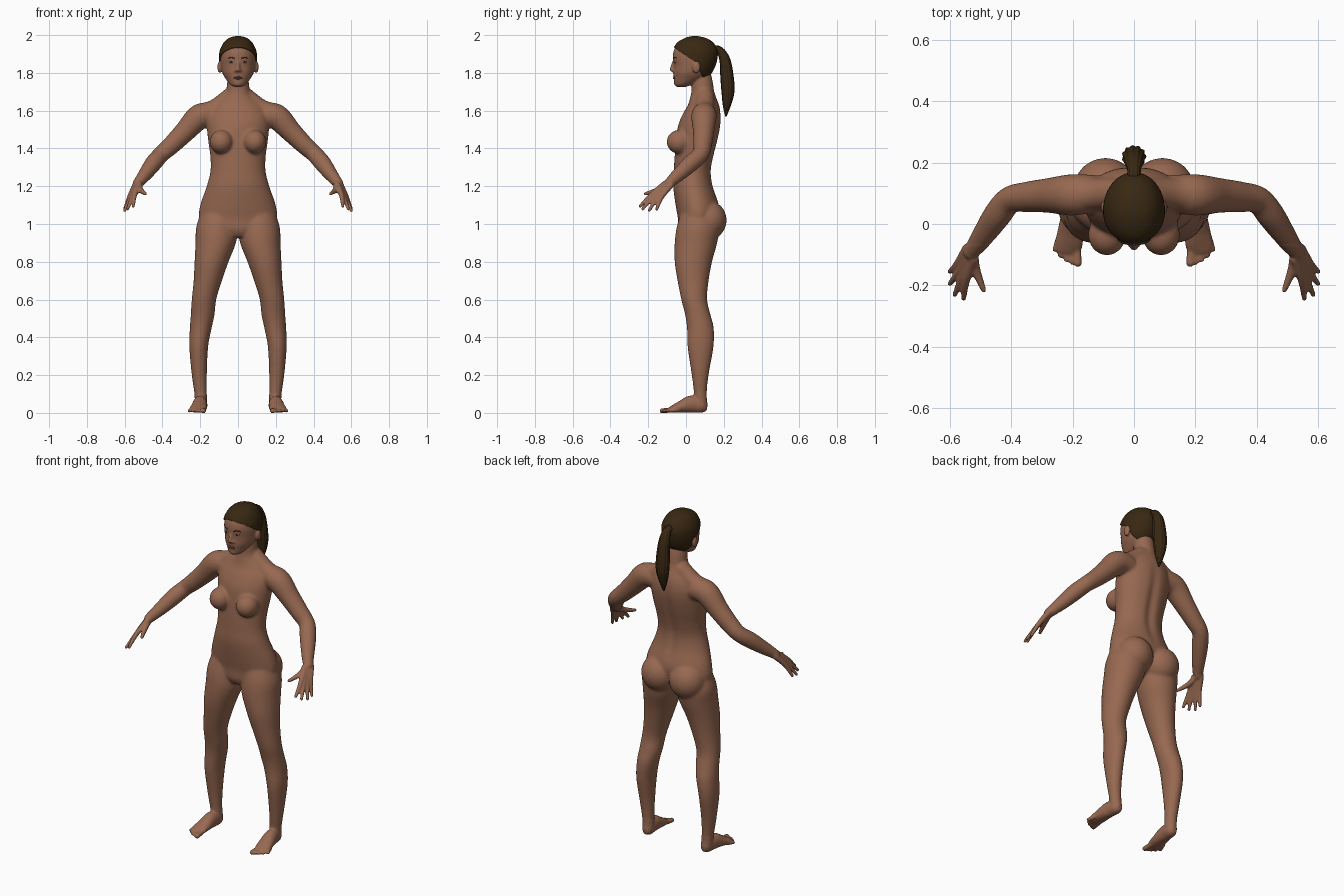
import bpy, bmesh, math
from mathutils import Vector, Matrix

cube = bpy.data.objects.get("Cube")
if cube:
    bpy.data.objects.remove(cube)


def material(name, r, g, b):
    m = bpy.data.materials.new(name)
    m.use_nodes = True
    m.diffuse_color = (r, g, b, 1)
    bsdf = m.node_tree.nodes["Principled BSDF"]
    bsdf.inputs["Base Color"].default_value = (r, g, b, 1)
    bsdf.inputs["Roughness"].default_value = 0.7
    return m


SKIN = material("brown skin", .31, .14, .082)
HAIR = material("dark brown hair", .04, .021, .006)
LIPS = material("lips", .22, .085, .06)
WHITE = material("eye white", .45, .40, .36)
IRIS = material("iris", .02, .012, .008)


def smooth_path(rows, steps=6):
    """Catmull-Rom through rows of numbers."""
    rows = [Vector(r) for r in rows]
    out = []
    for i in range(len(rows) - 1):
        p0, p1, p2 = rows[max(i - 1, 0)], rows[i], rows[i + 1]
        p3 = rows[min(i + 2, len(rows) - 1)]
        for k in range(steps):
            t = k / steps
            out.append(.5 * (2 * p1 + (p2 - p0) * t + (2 * p0 - 5 * p1 + 4 * p2 - p3) * t**2
                             + (3 * p1 - p0 - 3 * p2 + p3) * t**3))
    return out + [rows[-1]]


def tube(bm, rows, flat=False, sides=32, ridges=0):
    """Sweep an ellipse along rows of (x, y, z, ra, rb)."""
    pts = smooth_path(rows)
    rings, a = [], Vector((1, 0, 0))
    for i, p in enumerate(pts):
        b = Vector((0, 1, 0))
        if not flat:
            t = (pts[min(i + 1, len(pts) - 1)] - pts[max(i - 1, 0)]).to_3d().normalized()
            n = t.cross(Vector((0, 0, 1)))
            if n.length > .01:
                a = n.normalized() * (-1 if n.dot(a) < 0 else 1)
            b = a.cross(t)
        ring = []
        for k in range(sides):
            th = 2 * math.pi * k / sides
            r = 1 + ridges * math.cos(th * sides / 4)
            ring.append(bm.verts.new(Vector(p[:3]) + r * (a * p[3] * math.cos(th) + b * p[4] * math.sin(th))))
        rings.append(ring)
    for r, q in zip(rings, rings[1:]):
        for k in range(sides):
            j = (k + 1) % sides
            bm.faces.new((r[k], r[j], q[j], q[k]))
    bm.faces.new(rings[0][::-1])
    bm.faces.new(rings[-1])


def limb(bm, rows):
    """Round tube from (x, y, z, r) with a ball at its far end."""
    tube(bm, [(*r, r[3]) for r in rows], sides=20)
    x, y, z, r = rows[-1]
    ball(bm, (x, y, z), (r, r, r))


def stack(bm, rows, grow=0):
    """Level ellipses from (z, centre x, half width, front y, back y)."""
    tube(bm, [(cx, (f + k) / 2, z, w + grow, (k - f) / 2 + grow) for z, cx, w, f, k in rows], True, 48)


def ball(bm, centre, radii):
    bmesh.ops.create_uvsphere(bm, u_segments=24, v_segments=14, radius=1,
                              matrix=Matrix.Translation(centre) @ Matrix.Diagonal((*radii, 1)))


def finish(bm, name, mat):
    bmesh.ops.recalc_face_normals(bm, faces=bm.faces)
    me = bpy.data.meshes.new(name)
    bm.to_mesh(me)
    bm.free()
    me.materials.append(mat)
    ob = bpy.data.objects.new(name, me)
    bpy.context.collection.objects.link(ob)
    me.polygons.foreach_set("use_smooth", [True] * len(me.polygons))
    return ob


def apply_modifier(ob, kind, **settings):
    mod = ob.modifiers.new(kind.title(), kind)
    for key, value in settings.items():
        setattr(mod, key, value)
    bpy.ops.object.select_all(action='DESELECT')
    bpy.context.view_layer.objects.active = ob
    ob.select_set(True)
    bpy.ops.object.modifier_apply(modifier=mod.name)


# Torso and neck
body = bmesh.new()
stack(body, [(.93, 0, .05, -.02, .08), (.97, 0, .16, -.04, .13), (1.03, 0, .205, -.043, .165),
             (1.1, 0, .2, -.055, .175), (1.2, 0, .166, -.068, .145), (1.28, 0, .146, -.065, .136),
             (1.36, 0, .147, -.06, .15), (1.44, 0, .158, -.053, .17), (1.52, 0, .165, -.042, .185),
             (1.58, 0, .16, -.018, .185), (1.63, 0, .13, .01, .175), (1.67, 0, .085, .022, .16),
             (1.7, 0, .064, .028, .15), (1.76, 0, .056, .03, .14), (1.8, 0, .05, .03, .13)])

# Head
HEAD = [(1.726, 0, .02, -.05, 0), (1.738, 0, .042, -.06, .03), (1.77, 0, .066, -.065, .1),
        (1.8, 0, .083, -.067, .13), (1.84, 0, .091, -.066, .15), (1.88, 0, .094, -.07, .16),
        (1.92, 0, .089, -.064, .16), (1.96, 0, .069, -.04, .138), (1.984, 0, .042, 0, .1),
        (1.994, 0, .01, .035, .06)]
stack(body, HEAD)
limb(body, [(0, -.06, 1.87, .007), (0, -.069, 1.845, .009), (0, -.075, 1.818, .012)])
ball(body, (0, -.05, 1.745), (.024, .014, .016))

for s in (1, -1):
    # Face sides, chest, shoulders and hips
    ball(body, (s * .012, -.068, 1.812), (.009, .009, .008))
    ball(body, (s * .097, .055, 1.83), (.012, .021, .032))
    ball(body, (s * .088, -.035, 1.435), (.062, .068, .064))
    ball(body, (s * .093, .115, 1.02), (.104, .101, .105))
    limb(body, [(s * .03, .1, 1.68, .05), (s * .12, .098, 1.61, .052), (s * .2, .093, 1.58, .057)])
    # Arm
    limb(body, [(s * .12, .1, 1.575, .06), (s * .2, .095, 1.57, .068), (s * .28, .093, 1.49, .057),
                (s * .35, .088, 1.42, .05), (s * .405, .078, 1.37, .045), (s * .445, .03, 1.325, .046),
                (s * .49, -.035, 1.265, .038), (s * .53, -.09, 1.215, .027)])
    # Fingers, each running from the wrist through its knuckle
    tips = [(.555, -.243, 1.094), (.584, -.23, 1.08), (.6, -.195, 1.072), (.6, -.155, 1.078)]
    for i, (x, y, z) in enumerate(tips):
        o = (i - 1.5) * .02
        wrist = (s * (.53 + o * .3), -.09 + o * .6, 1.215, .017)
        knuckle = (s * (.56 + o * .45), -.155 + o * .87, 1.15 - o * .2, .0135)
        limb(body, [wrist, knuckle, (s * x, y, z, .0085)])
    limb(body, [(s * .525, -.095, 1.21, .017), (s * .515, -.15, 1.18, .015),
                (s * .49, -.215, 1.16, .009)])
    # Leg
    stack(body, [(z, s * x, w, f, k) for z, x, w, f, k in (
        (.04, .195, .033, .045, .114), (.1, .198, .033, .042, .11), (.2, .205, .04, .03, .12),
        (.35, .208, .05, .008, .146), (.45, .197, .058, .005, .147), (.52, .187, .063, -.005, .13),
        (.6, .18, .065, -.025, .112), (.7, .16, .075, -.045, .12), (.8, .14, .09, -.06, .138),
        (.9, .118, .107, -.06, .165), (.98, .112, .11, -.05, .175), (1.05, .1, .1, -.03, .15))])
    # Foot and toes
    tube(body, [(s * .195, .112, .03, .016, .02), (s * .195, .085, .035, .032, .035),
                (s * .2, .03, .046, .037, .046), (s * .207, -.03, .031, .043, .031),
                (s * .213, -.07, .02, .045, .02), (s * .214, -.092, .014, .038, .013)])
    for i in range(5):
        r = .0135 if i == 0 else .0095
        limb(body, [(s * (.187 + i * .014), -.07 + i * .008, .016, r),
                    (s * (.183 + i * .0185), -.127 + i * i * .0028, .011, r)])

skin = finish(body, "body", SKIN)
apply_modifier(skin, 'REMESH', mode='VOXEL', voxel_size=.0055, use_smooth_shade=True)

# Spine groove and flat soles, then softer blending away from fine parts
group = skin.vertex_groups.new(name="blend")
soft = []
for v in skin.data.vertices:
    x, y, z = v.co
    if y > .1 and 1.08 < z < 1.62:
        v.co.y -= .014 * math.exp(-(x / .025)**2) * math.sin(math.pi * (z - 1.08) / .54)
    v.co.z = max(z, 0)
    if .1 < z < 1.72 and not (y < -.07 and abs(x) > .4):
        soft.append(v.index)
group.add(soft, 1, 'REPLACE')
apply_modifier(skin, 'SMOOTH', factor=.5, iterations=3)
apply_modifier(skin, 'SMOOTH', factor=.5, iterations=24, vertex_group="blend")

# Hair cap, cut along a temple line and a nape line
bm = bmesh.new()
stack(bm, HEAD, .007)
corner = Vector((0, .055, 1.855))
normals = [Vector((0, .56, .83)), Vector((0, .91, .41))]
for n in normals:
    bmesh.ops.bisect_plane(bm, geom=bm.verts[:] + bm.edges[:] + bm.faces[:], plane_co=corner, plane_no=n)
below = [f for f in bm.faces if all((f.calc_center_median() - corner).dot(n) < 0 for n in normals)]
bmesh.ops.delete(bm, geom=below, context='FACES')
bmesh.ops.delete(bm, geom=[f for f in bm.faces if f.calc_center_median().z < 1.765], context='FACES')
hair = finish(bm, "hair_cap", HAIR)
apply_modifier(hair, 'SOLIDIFY', thickness=.012, offset=-1)

# Ponytail
bm = bmesh.new()
tube(bm, [(0, y, z, r, r * .9) for y, z, r in (
    (.13, 1.925, .02), (.175, 1.922, .021), (.205, 1.87, .03), (.217, 1.78, .037),
    (.222, 1.7, .036), (.216, 1.63, .023), (.211, 1.57, .004))], sides=44, ridges=.07)
finish(bm, "ponytail", HAIR)

# Lips, eyes and brows
bm = bmesh.new()
for z, h in ((1.779, .0045), (1.771, .0055)):
    ball(bm, (0, -.0605, z), (.023, .008, h))
finish(bm, "lips", LIPS)
for s, side in ((1, "left"), (-1, "right")):
    bm = bmesh.new()
    ball(bm, (s * .035, -.0565, 1.857), (.014, .007, .005))
    finish(bm, side + "_eye", WHITE)
    bm = bmesh.new()
    ball(bm, (s * .035, -.0615, 1.857), (.005, .003, .005))
    finish(bm, side + "_iris", IRIS)
    bm = bmesh.new()
    tube(bm, [(s * .018, -.0665, 1.877, .002, .003), (s * .036, -.062, 1.882, .002, .003),
              (s * .054, -.05, 1.877, .002, .002)], sides=10)
    finish(bm, side + "_brow", HAIR)
